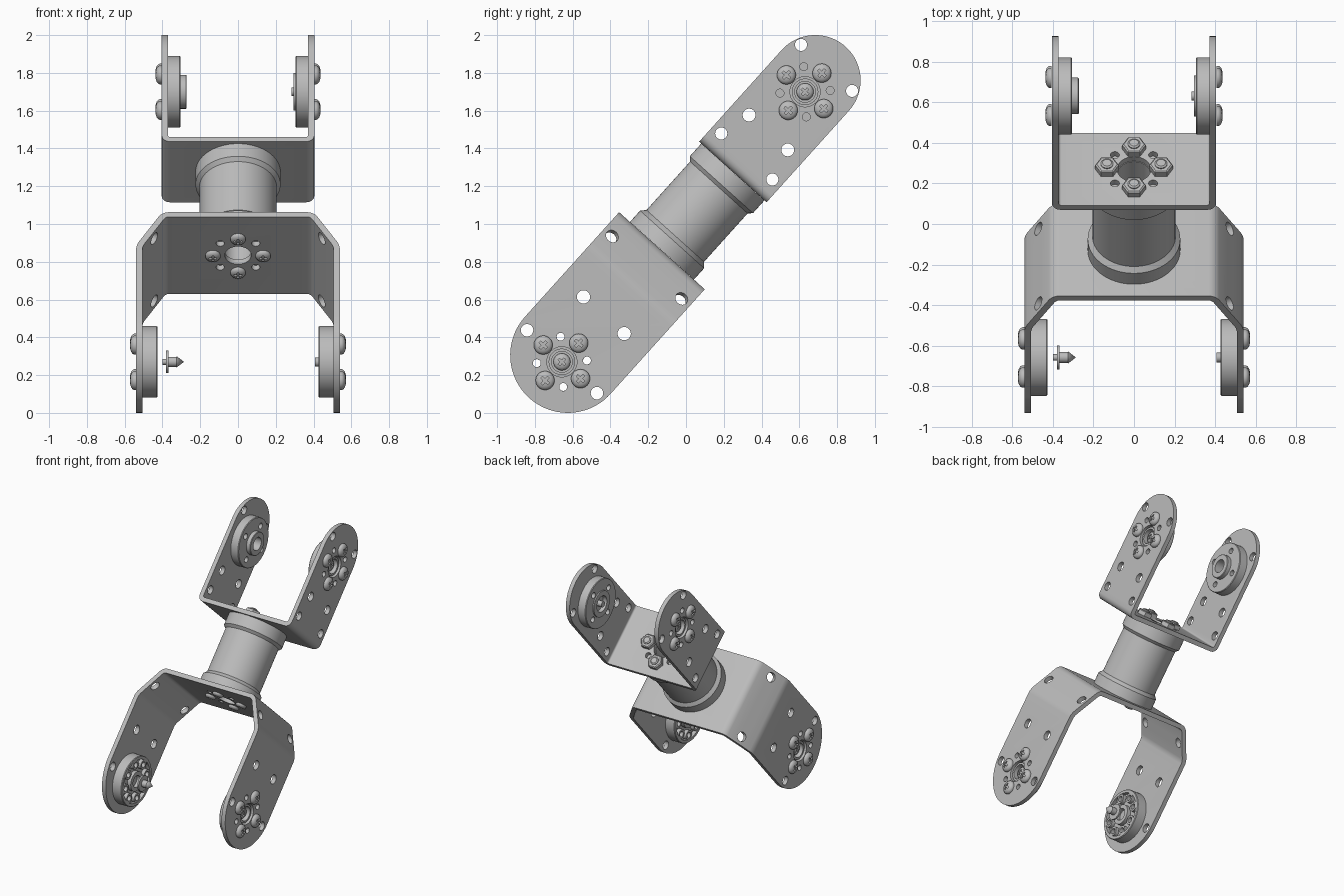
import bpy, bmesh
from math import radians, pi, sin, cos
from mathutils import Matrix, Vector

cube = bpy.data.objects.get("Cube")
if cube:
    bpy.data.objects.remove(cube)

metal = bpy.data.materials.new("grey metal")
metal.use_nodes = True
metal.diffuse_color = (0.5, 0.5, 0.5, 1)
metal.node_tree.nodes["Principled BSDF"].inputs["Base Color"].default_value = metal.diffuse_color

# The whole joint is built upright along Z, then tilted back
TILT = Matrix.Translation((0, 0, 1)) @ Matrix.Rotation(radians(-42), 4, 'X')
RING = 0.133          # bolt circle radius
X, Z = Vector((1, 0, 0)), Vector((0, 0, 1))
finished = []


def frame(origin, direction):
    rot = Vector(direction).to_track_quat('Z', 'Y').to_matrix().to_4x4()
    return Matrix.Translation(origin) @ rot


def add(name, bm):
    bmesh.ops.recalc_face_normals(bm, faces=bm.faces)
    mesh = bpy.data.meshes.new(name)
    bm.to_mesh(mesh)
    bm.free()
    mesh.materials.append(metal)
    obj = bpy.data.objects.new(name, mesh)
    bpy.context.collection.objects.link(obj)
    finished.append(obj)
    return obj


def lathe(name, profile, origin=(0, 0, 0), direction=Z, steps=48):
    bm = bmesh.new()
    vs = [bm.verts.new((r, 0, h)) for r, h in profile]
    es = [bm.edges.new(pair) for pair in zip(vs, vs[1:])]
    bmesh.ops.spin(bm, geom=vs + es, cent=(0, 0, 0), axis=Z, angle=2 * pi, steps=steps)
    bmesh.ops.remove_doubles(bm, verts=bm.verts, dist=1e-5)
    bm.transform(frame(origin, direction))
    return add(name, bm)


def drills(holes):
    """Joined cylinders: (centre, direction, radius, length)."""
    bm = bmesh.new()
    for centre, direction, r, length in holes:
        bmesh.ops.create_cone(bm, cap_ends=True, segments=32, radius1=r, radius2=r,
                              depth=length, matrix=frame(centre, direction))
    return add("drill", bm)


def bake(obj):
    bpy.context.view_layer.update()
    deps = bpy.context.evaluated_depsgraph_get()
    mesh = bpy.data.meshes.new_from_object(obj.evaluated_get(deps))
    obj.modifiers.clear()
    obj.data = mesh


def cut(obj, tool, operation='DIFFERENCE'):
    mod = obj.modifiers.new("cut", 'BOOLEAN')
    mod.operation, mod.object, mod.solver = operation, tool, 'EXACT'
    bake(obj)
    finished.remove(tool)
    bpy.data.objects.remove(tool)


def around(diagonal=False):
    """Four positions on the bolt circle."""
    start = pi / 4 if diagonal else 0
    return [(RING * cos(start + i * pi / 2), RING * sin(start + i * pi / 2)) for i in range(4)]


def bracket(name, half_path, end, radius, bend, holes):
    # bent sheet
    path = half_path + [(-x, z) for x, z in reversed(half_path)]
    bm = bmesh.new()
    rows = [[bm.verts.new((x, y, z)) for x, z in path] for y in (-radius, radius)]
    for i in range(len(path) - 1):
        bm.faces.new((rows[0][i], rows[0][i + 1], rows[1][i + 1], rows[1][i]))
    bm.normal_update()
    folds = [e for e in bm.edges if len(e.link_faces) == 2]
    bmesh.ops.bevel(bm, geom=folds, offset=bend, segments=4, profile=0.5, affect='EDGES')
    obj = add(name, bm)
    solid = obj.modifiers.new("thickness", 'SOLIDIFY')
    solid.thickness, solid.offset, solid.use_even_offset = 0.033, 0, True
    bake(obj)
    # rounded ends
    way = 1 if end > 0 else -1
    wide = radius + 0.002
    outline = [(radius * cos(pi * i / 40), end + way * radius * sin(pi * i / 40)) for i in range(41)]
    outline = [(wide, 0), (wide, end)] + outline + [(-wide, end), (-wide, 0)]
    bm = bmesh.new()
    face = bm.faces.new([bm.verts.new((-1, y, z)) for y, z in outline])
    new = bmesh.ops.extrude_face_region(bm, geom=[face])["geom"]
    bmesh.ops.translate(bm, vec=(2, 0, 0), verts=[v for v in new if isinstance(v, bmesh.types.BMVert)])
    cut(obj, add("outline", bm), 'INTERSECT')
    cut(obj, drills(holes))


def side_holes(pairs, hub):
    holes = [((0, s * y, z), X, r, 2) for y, z, r in pairs for s in (-1, 1)]
    holes += [((0, y, hub + z), X, 0.021, 2) for y, z in around(True)]
    return holes + [((0, 0, hub), X, 0.08, 2)]


def base_holes(z, r):
    return [((0, 0, z), Z, r, 0.2)] + [((x, y, z), Z, 0.022, 0.2) for x, y in around(True)]


LOW, HIGH = -0.982, 0.942     # hub positions along the axis

# Brackets
slant = [((s * 0.457, t * 0.247, -0.318), (s * 0.86, 0, 0.51), 0.035, 0.2)
         for s in (-1, 1) for t in (-1, 1)]
bracket("lower_bracket", [(-0.523, -1.3), (-0.523, -0.43), (-0.392, -0.207)], -0.935, 0.305, 0.025,
        side_holes([(0.145, -0.65, 0.035), (0.249, -0.981, 0.033)], LOW) + slant + base_holes(-0.207, 0.07))
bracket("upper_bracket", [(-0.388, 1.3), (-0.388, 0.387)], 1.023, 0.24, 0.03,
        side_holes([(0.182, 0.481, 0.032), (0.138, 0.652, 0.034), (0.182, 1.112, 0.032)], HIGH)
        + base_holes(0.387, 0.083))

# Central tube with a collar at each end
lathe("centre_tube", [(0.08, -0.19), (0.228, -0.19), (0.228, -0.11), (0.205, -0.085),
                      (0.205, 0.26), (0.225, 0.28), (0.225, 0.37), (0.08, 0.37), (0.08, -0.19)], steps=64)

# Cross-slotted screw head, shared by all screws
screw = lathe("screw", [(0, 0), (0.05, 0), (0.05, 0.01), (0.046, 0.018), (0.036, 0.026),
                        (0.02, 0.031), (0, 0.032)], steps=32)
for size in ((0.05, 0.013, 0.03), (0.013, 0.05, 0.03)):
    bm = bmesh.new()
    bmesh.ops.create_cube(bm, size=1, matrix=Matrix.Translation((0, 0, 0.033)) @ Matrix.Diagonal((*size, 1)))
    cut(screw, add("slot", bm))
screw_mesh = screw.data
finished.remove(screw)
bpy.data.objects.remove(screw)
screws = []


def put_screw(name, origin, direction, scale=1.0):
    obj = bpy.data.objects.new(name, screw_mesh)
    bpy.context.collection.objects.link(obj)
    obj.matrix_world = TILT @ frame(origin, direction) @ Matrix.Scale(scale, 4)
    screws.append(obj)


# Base fasteners
for x, y in around():
    put_screw("base_screw", (x, y, -0.223), -Z, 0.8)
    lathe("base_nut", [(0, 0), (0.058, 0), (0.058, 0.03), (0.05, 0.036), (0, 0.036)],
          (x, y, 0.403), Z, 6)
    lathe("bolt_end", [(0, 0.03), (0.03, 0.03), (0.03, 0.042), (0.022, 0.048), (0, 0.048)],
          (x, y, 0.403), Z, 24)

# Hub discs inside the fork arms
BACK = [(0, 0.02), (0.055, 0.02), (0.055, -0.02), (0.07, -0.02), (0.07, 0), (0.19, 0)]
LOW_FACE = [(0.19, 0.075), (0.186, 0.08), (0.165, 0.08), (0.165, 0.05), (0.075, 0.05),
            (0.075, 0.08), (0.045, 0.08), (0.045, 0.05), (0, 0.05)]
UP_RIM = [(0.19, 0.062), (0.186, 0.067)]
HUB_FACE = [(0.09, 0.067), (0.09, 0.097), (0.086, 0.1), (0.05, 0.1), (0.05, 0.03), (0, 0.03)]
RING_FACE = [(0.1, 0.067), (0.1, 0.077), (0.062, 0.077), (0.062, 0.045), (0, 0.045)]

for side, label in ((1, "left"), (-1, "right")):
    inward = Vector((-side, 0, 0))
    low, high = Vector((side * 0.507, 0, LOW)), Vector((side * 0.372, 0, HIGH))

    # lower disc: pocketed face with a ring of bosses
    disc = lathe(label + "_lower_disc", BACK + LOW_FACE, low, inward, 64)
    cut(disc, drills([(low + Vector((0, y, z)), X, 0.021, 0.4) for y, z in around(True)]))
    for y, z in around() + around(True):
        lathe(label + "_lower_boss", [(0.021, 0.048), (0.036, 0.048), (0.036, 0.078),
                                      (0.021, 0.078), (0.021, 0.048)], low + Vector((0, y, z)), inward, 20)

    # upper disc: plain face with four blind holes
    disc = lathe(label + "_upper_disc", BACK + UP_RIM + (RING_FACE if side > 0 else HUB_FACE),
                 high, inward, 64)
    cut(disc, drills([(high + inward * 0.06 + Vector((0, y, z)), X, 0.022, 0.06) for y, z in around()]))

    # screws on the outer faces
    for hub, plate in ((LOW, 0.54), (HIGH, 0.405)):
        for y, z in around():
            put_screw(label + "_arm_screw", (side * plate, y, hub + z), -inward)
        put_screw(label + "_hub_screw", (side * (plate - 0.052), 0, hub), -inward, 0.9)

# Pins at the hub centres
lathe("lower_pin", [(0, 0.04), (0.024, 0.04), (0.024, 0.1), (0.012, 0.1), (0.012, 0.09), (0, 0.09)],
      (0.507, 0, LOW), -X, 24)
lathe("upper_pin", [(0, 0.04), (0.022, 0.04), (0.022, 0.088), (0, 0.088)], (0.372, 0, HIGH), -X, 24)

# Pointed screw standing off the right lower disc
lathe("pointed_screw", [(0, 0), (0.016, 0), (0.016, 0.02), (0.06, 0.02), (0.06, 0.032), (0.027, 0.032),
                        (0.027, 0.075), (0.03, 0.075), (0, 0.114)], (-0.4, 0, LOW), X, 24)

# Tilt everything and shade it
for obj in finished:
    obj.matrix_world = TILT
for mesh in {o.data for o in finished + screws}:
    mesh.shade_smooth()
    mesh.set_sharp_from_angle(angle=radians(32))
